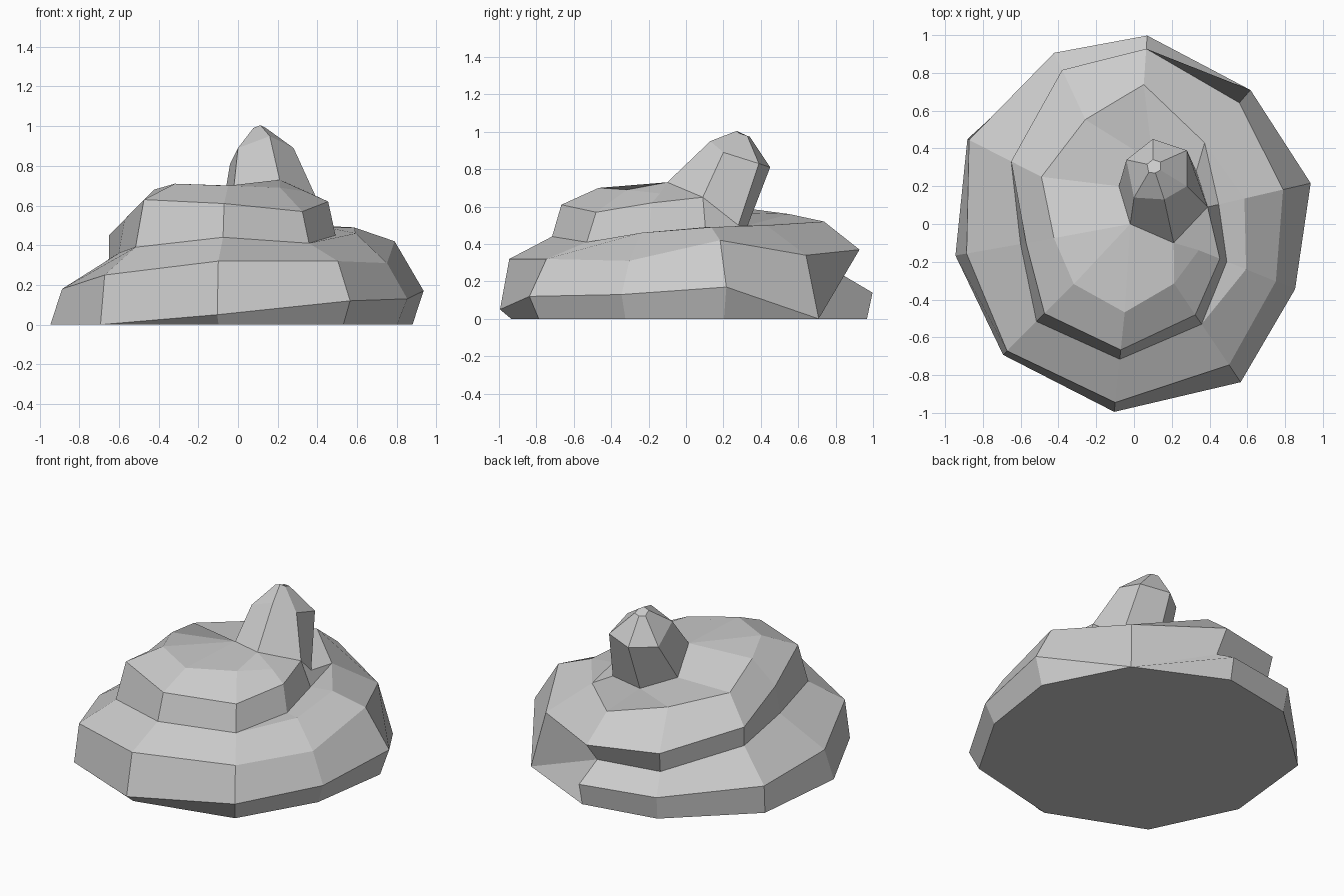
import bpy
import bmesh
from math import radians, sin, cos
from mathutils import Vector

default_cube = bpy.data.objects.get("Cube")
if default_cube:
    bpy.data.objects.remove(default_cube, do_unlink=True)

grey = bpy.data.materials.new("light_grey")
grey.use_nodes = True
grey_colour = (0.6, 0.6, 0.6, 1)
grey.diffuse_color = grey_colour
for node in grey.node_tree.nodes:
    if node.type == "BSDF_PRINCIPLED":
        node.inputs["Base Color"].default_value = grey_colour

# Headings of the ten spokes that every turn of the coil passes through
spokes = [86, 115, 153, 190, 225, 264, 304, 338, 13, 49]
turn = len(spokes)


def on_spoke(step, radius, height):
    angle = radians(spokes[step % turn])
    return Vector((radius * cos(angle), radius * sin(angle), height))


def curve(pairs, first=0):
    return {first + i: on_spoke(first + i, r, z) for i, (r, z) in enumerate(pairs)}


# Lower edge of the coil wall, winding upward (radius, height)
lower = curve([
    (.97, 0), (.97, 0), (.99, 0), (.96, 0), (.98, 0),
    (1, .05), (1.01, .12), (.92, .13), (.96, .17), (.94, 0),
    (.83, .24), (.87, .26), (.73, .33), (.61, .36), (.73, .39),
    (.72, .44), (.64, .41), (.53, .45), (.46, .49)])

# Upper edge of the coil wall
upper = curve([
    (1, .14), (1, .15), (.98, .17), (.9, .18), (.95, .25),
    (.95, .32), (.9, .32), (.81, .31), (.81, .42), (.85, .34),
    (.93, .37), (.9, .39), (.73, .45), (.58, .53), (.67, .63),
    (.67, .61), (.58, .57), (.49, .62), (.4, .65)])

# Crest where the slope above the wall flattens
crest = curve([
    (.64, .46), (.6, .49), (.57, .5), (.74, .52), (.61, .56), (.55, .6),
    (.43, .68), (.45, .71), (.47, .7), (.38, .69), (.37, .67)], first=7)
last = max(lower)
crest[last] = upper[last]
for step in range(7):
    crest[step] = lower[step + turn]

# Horn sections: its foot, its shoulder, and the small blunt tip
foot = [upper[last]] + [Vector(p) for p in (
    (.33, .28, .5), (.1, .33, .5), (-.08, .2, .57), (-.02, 0, .7), (.21, -.1, .73))]
shoulder = [Vector(p) for p in (
    (.28, .2, .89), (.28, .39, .83), (.1, .45, .81),
    (-.04, .34, .81), (0, .14, .89), (.16, .13, .95))]
apex = Vector((.1, .31, 1.02))
tip = [p.lerp(apex, .78) for p in shoulder]


def build(name, polygons):
    """Make a flat-shaded mesh from polygons, welding their shared corners."""
    bm = bmesh.new()
    for corners in polygons:
        unique = []
        for p in corners:
            if all((p - q).length > .0001 for q in unique):
                unique.append(p)
        if len(unique) > 2:
            bm.faces.new([bm.verts.new(p) for p in unique])
    bmesh.ops.remove_doubles(bm, verts=bm.verts, dist=.0005)
    bmesh.ops.recalc_face_normals(bm, faces=bm.faces)
    mesh = bpy.data.meshes.new(name)
    bm.to_mesh(mesh)
    bm.free()
    mesh.materials.append(grey)
    obj = bpy.data.objects.new(name, mesh)
    bpy.context.collection.objects.link(obj)
    return obj


def strip(a, b, start, end):
    """Quads between two curves along a run of steps."""
    return [(a[i], a[i + 1], b[i + 1], b[i]) for i in range(start, end)]


# Underside, tucked in where the lower edge lifts off the ground
floor = {}
for step in range(turn):
    p = lower[step]
    tuck = .94 if p.z > 0 else 1
    floor[step] = Vector((p.x * tuck, p.y * tuck, 0))
coil = [tuple(floor.values())]
coil += strip(floor, lower, 0, turn - 1)

# Wall and sloping ledge all along the spiral
coil += strip(lower, upper, 0, last)
coil += strip(upper, crest, 0, last)

# Blunt start of the coil tucked under the second turn
coil.append((lower[turn - 1], lower[0], upper[0], lower[turn]))

# Groove between the crest and the foot of the top turn
inner = {step: lower[step + turn] for step in range(9)}
inner[9] = lower[last]
coil += strip(crest, inner, 6, 9)
coil.append((lower[last], crest[9], foot[1], foot[0]))

# Top surface running from the crest in to the horn
meeting = dict(zip(range(9, last + 1), (1, 2, 2, 3, 4, 4, 4, 5, 5, 0)))
rim = {step: foot[k] for step, k in meeting.items()}
coil += strip(crest, rim, 9, last)
build("coiled_body", coil)

# Leaning horn at the top
horn = [tuple(tip)]
for below, above in ((foot, shoulder), (shoulder, tip)):
    for i in range(len(below)):
        j = (i + 1) % len(below)
        horn.append((below[i], below[j], above[j], above[i]))
build("leaning_horn", horn)
